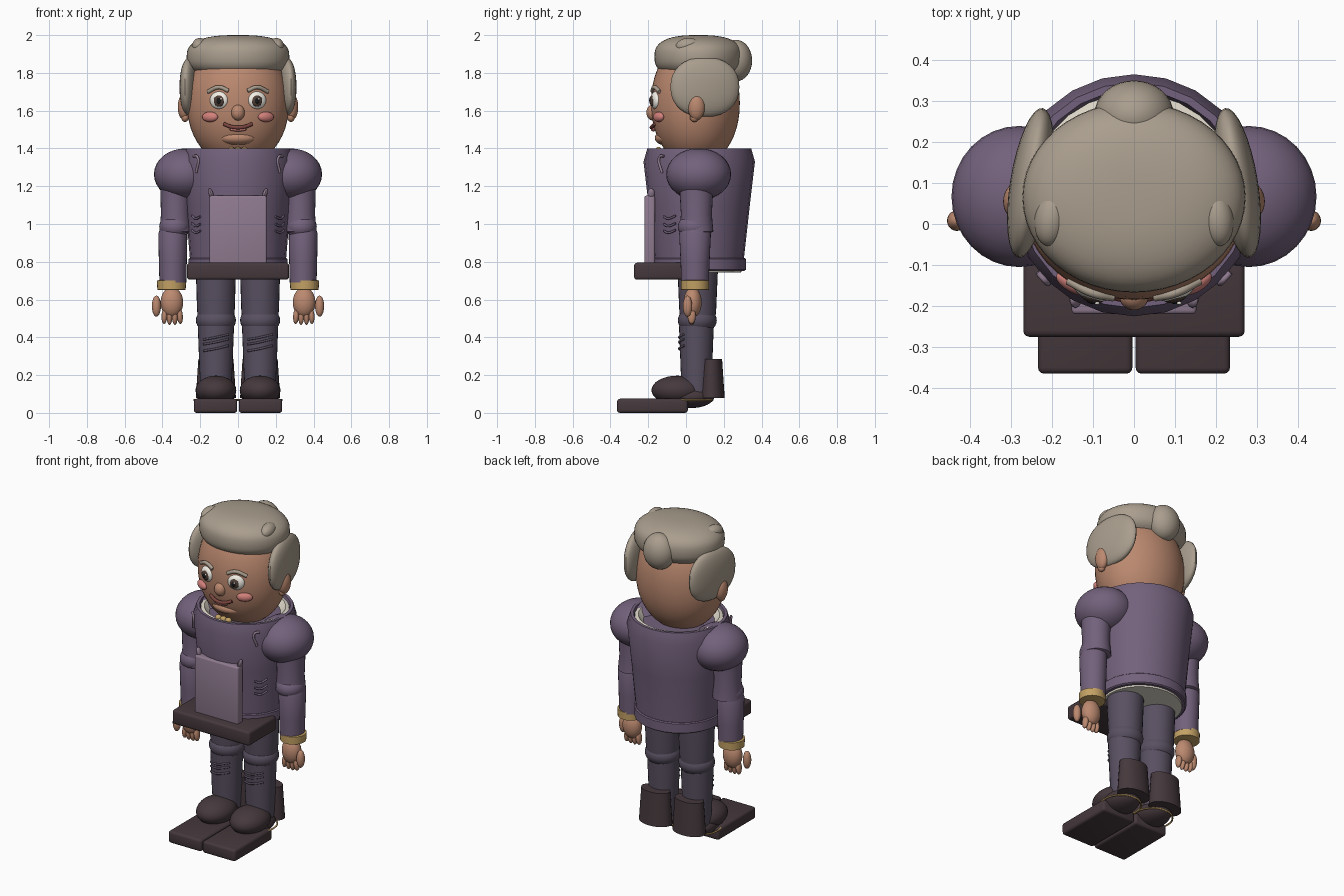
import bpy, bmesh, math
from mathutils import Matrix, Vector

if "Cube" in bpy.data.objects:
    bpy.data.objects.remove(bpy.data.objects["Cube"])

COL = dict(jacket=(.17, .12, .20), trouser=(.10, .08, .12), leather=(.06, .04, .045),
           skin=(.50, .25, .16), hair=(.40, .34, .27), gold=(.55, .36, .13),
           panel=(.28, .20, .28), shirt=(.75, .70, .60), white=(.9, .87, .8),
           iris=(.08, .05, .04), pupil=(.01, .01, .01), pink=(.65, .22, .20), lip=(.20, .06, .05))
MATS = {}
for k, c in COL.items():
    MATS[k] = bpy.data.materials.new(k)
    MATS[k].diffuse_color = (*c, 1)


def finish(name, bm, mat, loc=(0, 0, 0), rot=(0, 0, 0)):
    bmesh.ops.recalc_face_normals(bm, faces=bm.faces)
    me = bpy.data.meshes.new(name)
    bm.to_mesh(me)
    bm.free()
    ob = bpy.data.objects.new(name, me)
    ob.location, ob.rotation_euler = loc, rot
    me.materials.append(MATS[mat])
    bpy.context.collection.objects.link(ob)
    return ob


def ball(name, loc, r, mat, rot=(0, 0, 0), sq=1.0, seg=32):
    """Ellipsoid; sq below 1 makes its side profile boxier."""
    bm = bmesh.new()
    bmesh.ops.create_uvsphere(bm, u_segments=seg, v_segments=seg // 2, radius=1)
    for v in bm.verts:
        h = math.hypot(v.co.x, v.co.y)
        k = h ** (sq - 1) if h > 1e-5 else 1
        z = math.copysign(abs(v.co.z) ** sq, v.co.z)
        v.co = (v.co.x * k * r[0], v.co.y * k * r[1], z * r[2])
    return finish(name, bm, mat, loc, rot)


def lathe(name, loc, prof, mat, seg=28):
    """Stack of elliptical rings (rx, ry, z), capped at both ends."""
    bm = bmesh.new()
    rings = []
    for rx, ry, z in prof:
        rings.append([bm.verts.new((rx * math.sin(2 * math.pi * i / seg),
                                    ry * math.cos(2 * math.pi * i / seg), z)) for i in range(seg)])
    for a, b in zip(rings, rings[1:]):
        for i in range(seg):
            j = (i + 1) % seg
            bm.faces.new((a[i], a[j], b[j], b[i]))
    bm.faces.new(rings[0])
    bm.faces.new(rings[-1])
    return finish(name, bm, mat, loc)


def box(name, lo, hi, mat, bevel=.015):
    lo, hi = Vector(lo), Vector(hi)
    bm = bmesh.new()
    bmesh.ops.create_cube(bm, size=1, matrix=Matrix.Translation((lo + hi) / 2) @ Matrix.Diagonal((*(hi - lo), 1)))
    bmesh.ops.bevel(bm, geom=bm.edges[:], offset=bevel, segments=3, profile=.5, affect='EDGES')
    return finish(name, bm, mat)


def tube(name, pts, r, mat, closed=False):
    cu = bpy.data.curves.new(name, 'CURVE')
    cu.dimensions, cu.bevel_depth, cu.bevel_resolution = '3D', r, 3
    cu.use_fill_caps = True
    sp = cu.splines.new('BEZIER')
    sp.bezier_points.add(len(pts) - 1)
    for p, co in zip(sp.bezier_points, pts):
        p.co = co
        p.handle_left_type = p.handle_right_type = 'AUTO'
    sp.use_cyclic_u = closed
    cu.materials.append(MATS[mat])
    ob = bpy.data.objects.new(name, cu)
    bpy.context.collection.objects.link(ob)


# Head and hair
ball("head", (0, .05, 1.64), (.27, .235, .33), 'skin', sq=.95, seg=48)
ball("chin", (0, -.10, 1.455), (.10, .065, .04), 'skin')
ball("nose", (0, -.175, 1.59), (.036, .035, .042), 'skin')
ball("hair_cap", (0, .065, 1.885), (.272, .232, .115), 'hair', sq=.75, seg=48)
ball("hair_back_tuft", (0, .265, 1.865), (.097, .085, .11), 'hair')

# Mouth
tube("mouth", [(-.075, -.165, 1.53), (-.04, -.178, 1.516), (0, -.183, 1.511),
               (.04, -.178, 1.516), (.075, -.165, 1.53)], .010, 'lip')
ball("lower_lip", (0, -.172, 1.50), (.045, .014, .010), 'pink')

# Torso, open rim with shirt collar, and hem
lathe("torso", (0, .07, 0), [(.25, .235, .76), (.255, .237, .82), (.278, .268, 1.1), (.30, .295, 1.33),
                             (.28, .275, 1.40), (.262, .257, 1.40), (.25, .245, 1.355)], 'jacket', 24)
lathe("shirt_collar", (0, .07, 0), [(.25, .245, 1.34), (.255, .25, 1.385), (.235, .23, 1.39),
                                    (.20, .20, 1.35)], 'shirt')
lathe("jacket_hem", (0, .07, 0), [(.253, .24, .752), (.261, .247, .758), (.261, .247, .815),
                                  (.255, .24, .82)], 'jacket')
lathe("shirt_hem", (0, .07, 0), [(.235, .222, .742), (.24, .227, .77)], 'shirt')
for x in (-.035, 0, .035):
    ball("neck_button", (x, -.145, 1.39), (.02, .018, .018), 'gold', seg=16)

# Front panel and belt block
box("front_panel", (-.152, -.22, .78), (.152, -.165, 1.15), 'panel', .01)
box("belt_block", (-.27, -.275, .705), (.27, 0, .795), 'leather')

for s in (-1, 1):
    # Side hair, ears
    ball("side_hair", (s * .252, .10, 1.725), (.05, .185, .158), 'hair', (0, 0, s * .16), .9)
    ball("hair_bump", (s * .20, .015, 1.94), (.042, .07, .045), 'hair', (0, s * .35, s * .15))
    ball("ear", (s * .285, .055, 1.62), (.034, .045, .07), 'skin')
    ball("earlobe", (s * .28, .045, 1.565), (.02, .025, .025), 'skin', seg=16)

    # Face features
    ball("eye_white", (s * .10, -.16, 1.655), (.05, .026, .047), 'white', (0, 0, s * .3))
    ball("iris", (s * .10, -.178, 1.652), (.029, .014, .031), 'iris', (0, 0, s * .2), seg=20)
    ball("pupil", (s * .10, -.187, 1.652), (.015, .008, .017), 'pupil', seg=16)
    ball("eye_glint", (s * .10 + .01, -.193, 1.663), (.006, .004, .006), 'white', seg=12)
    tube("eyebrow", [(s * .05, -.178, 1.705), (s * .10, -.168, 1.724), (s * .16, -.138, 1.70)], .011, 'hair')
    ball("cheek", (s * .148, -.145, 1.567), (.046, .022, .027), 'pink', (0, 0, s * .5))

    # Jacket details
    ball("panel_strap_end", (s * .143, -.185, 1.16), (.012, .02, .03), 'panel', (0, s * .3, 0), seg=12)
    tube("lapel_edge", [(s * .235, -.118, 1.36), (s * .215, -.14, 1.355), (s * .222, -.128, 1.27)], .007, 'panel')
    for i, z in enumerate((.96, .995, 1.035)):
        tube("jacket_crease", [(s * .245, -.055, z + .008), (s * .222, -.095, z - .006),
                               (s * .20, -.118, z + .004)], .006, 'jacket')

    # Arms
    ball("shoulder_puff", (s * .28, .067, 1.263), (.165, .172, .137), 'jacket')
    lathe("upper_arm", (s * .33, .055, 0), [(.075, .08, .955), (.086, .09, .96), (.078, .082, 1.05),
                                            (.082, .09, 1.20)], 'jacket')
    ball("elbow", (s * .335, .045, .985), (.082, .088, .07), 'jacket')
    lathe("forearm", (s * .345, .048, 0), [(.071, .073, .69), (.074, .077, .8), (.077, .084, .95),
                                           (.06, .07, .99)], 'jacket')
    lathe("cuff", (s * .352, .048, 0), [(.066, .066, .65), (.075, .074, .652), (.077, .075, .70),
                                        (.066, .066, .703)], 'gold')

    # Hands
    ball("palm", (s * .35, .035, .585), (.06, .048, .08), 'skin')
    for i in range(4):
        ball("finger", (s * (.308 + .027 * i), .03, .515), (.016, .022, .052 - .005 * abs(i - 1.5)),
             'skin', (0, s * (.08 - .05 * i), 0), seg=16)
    ball("thumb", (s * .432, .008, .565), (.024, .025, .056), 'skin', seg=20)

    # Legs
    lx = s * .117
    lathe("thigh", (lx, .062, 0), [(.094, .092, .48), (.10, .098, .55), (.107, .108, .78)], 'trouser')
    ball("knee", (lx, .06, .49), (.106, .103, .075), 'trouser')
    lathe("shin", (lx, .055, 0), [(.08, .078, .10), (.088, .084, .25), (.096, .092, .46)], 'trouser')
    for z in (.34, .375, .40):
        tube("trouser_crease", [(lx - .066, -.01, z - .012), (lx, -.036, z), (lx + .066, -.01, z + .016)],
             .006, 'trouser')

    # Shoes
    ball("shoe_toe", (lx, -.045, .12), (.108, .138, .077), 'leather')
    ball("shoe_underside", (lx, .02, .085), (.098, .13, .06), 'leather')
    lathe("shoe_heel", (lx, .135, 0), [(.106, .07, .08), (.10, .063, .18), (.093, .056, .285)], 'leather')
    tube("shoe_welt", [(lx + .115 * math.cos(a), .02 + .12 * math.sin(a), .068)
                       for a in [i * math.pi / 4 for i in range(8)]], .005, 'gold', True)
    box("shoe_sole", (lx - .115 + s * .002, -.365, 0), (lx + .115 + s * .002, .01, .075), 'leather')

# Smooth shading with crisp rims
bpy.ops.object.select_all(action='DESELECT')
for ob in bpy.context.collection.objects:
    if ob.type == 'MESH':
        ob.select_set(True)
        bpy.context.view_layer.objects.active = ob
bpy.ops.object.shade_smooth_by_angle(angle=math.radians(35))

for m in bpy.data.materials:
    if m.users and not m.is_grease_pencil:
        m.use_nodes = True
        m.node_tree.nodes["Principled BSDF"].inputs["Base Color"].default_value = m.diffuse_color
